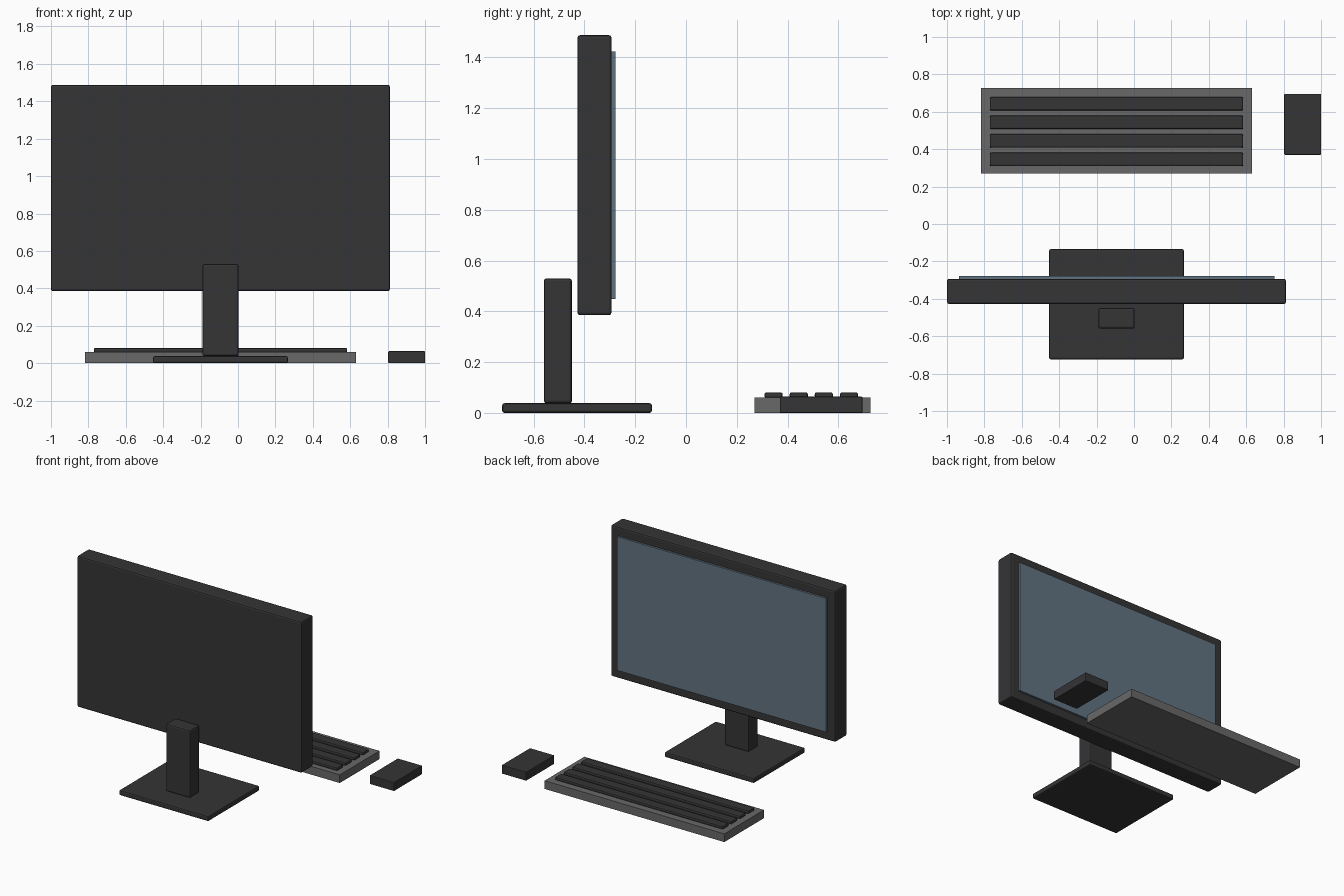
import bpy
import bmesh
from mathutils import Vector

if "Cube" in bpy.data.objects:
    bpy.data.objects.remove(bpy.data.objects["Cube"])


def material(name, rgb):
    mat = bpy.data.materials.new(name)
    mat.diffuse_color = (*rgb, 1)
    mat.use_nodes = True
    mat.node_tree.nodes["Principled BSDF"].inputs["Base Color"].default_value = mat.diffuse_color
    return mat


DARK = material("dark_plastic", (0.035, 0.035, 0.037))
GREY = material("grey_plastic", (0.14, 0.14, 0.14))
GLASS = material("screen_glass", (0.12, 0.17, 0.22))


def box(name, x, y, z, mat, bevel=0.0):
    """Box from (min, max) ranges, with optional softened edges."""
    lo, hi = Vector((x[0], y[0], z[0])), Vector((x[1], y[1], z[1]))
    centre, size = (lo + hi) / 2, hi - lo
    bm = bmesh.new()
    bmesh.ops.create_cube(bm, size=1)
    bmesh.ops.scale(bm, vec=size, verts=bm.verts)
    mesh = bpy.data.meshes.new(name)
    bm.to_mesh(mesh)
    bm.free()
    mesh.materials.append(mat)
    obj = bpy.data.objects.new(name, mesh)
    obj.location = centre
    bpy.context.collection.objects.link(obj)
    if bevel:
        mod = obj.modifiers.new("soft_edges", 'BEVEL')
        mod.width = bevel
        mod.segments = 2
    return obj


# Monitor on its stand, screen facing the keyboard
box("monitor_housing", (-1.0, 0.812), (-0.428, -0.293), (0.385, 1.488), DARK, 0.011)
box("screen", (-0.936, 0.75), (-0.30, -0.278), (0.449, 1.424), GLASS)
box("stand_neck", (-0.19, 0.004), (-0.56, -0.449), (0.037, 0.53), DARK, 0.011)
box("stand_base", (-0.454, 0.267), (-0.724, -0.134), (0.0, 0.038), DARK, 0.009)

# Keyboard with four long key rows
box("keyboard_tray", (-0.818, 0.632), (0.27, 0.727), (0.0, 0.06), GREY)
for i in range(4):
    yc = 0.345 + i * 0.099
    box(f"key_row_{i + 1}", (-0.771, 0.584), (yc - 0.036, yc + 0.036),
        (0.058, 0.081), DARK, 0.008)

# Mouse
box("mouse", (0.803, 1.0), (0.37, 0.695), (0.0, 0.064), DARK, 0.004)
